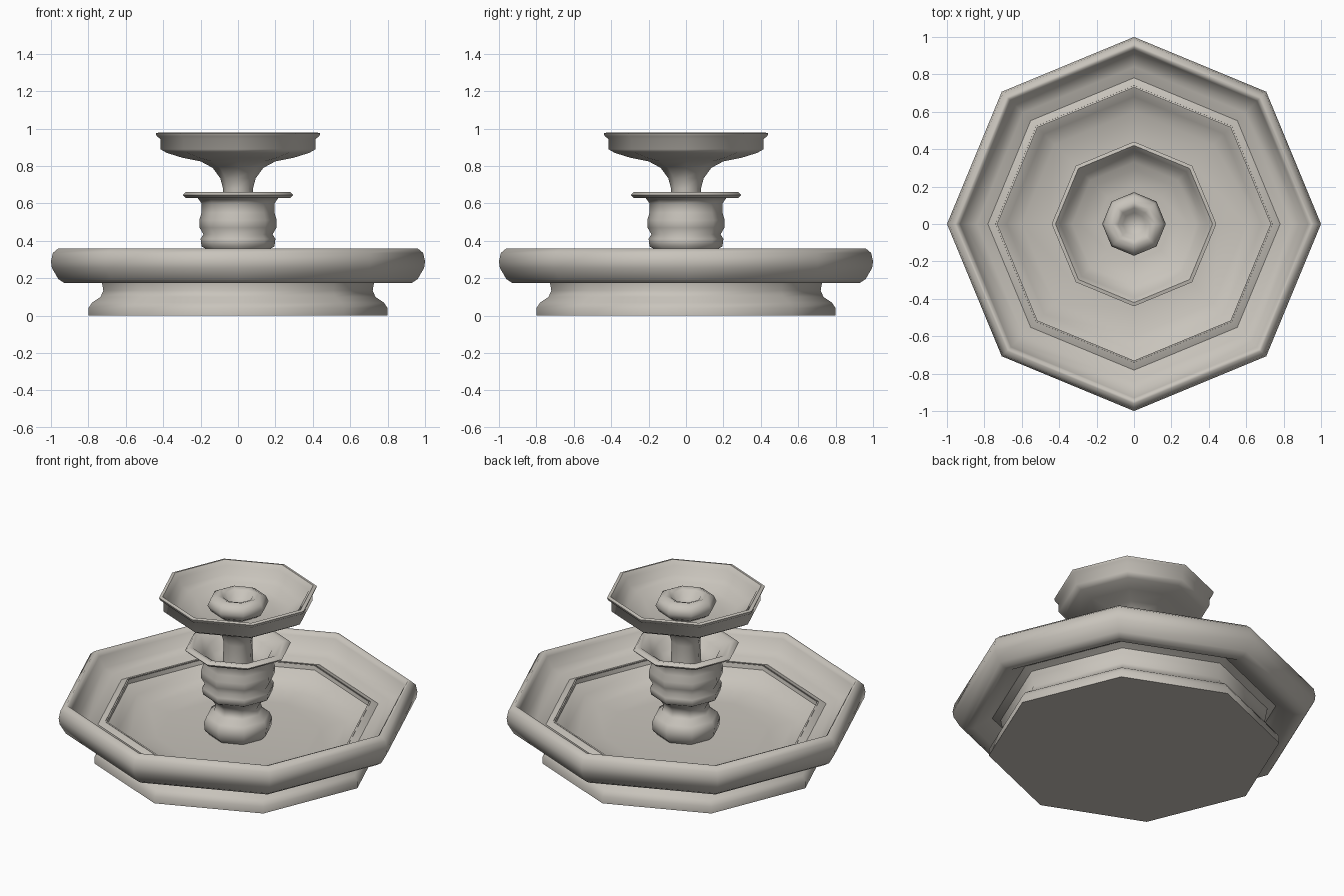
import bpy, bmesh, math

SIDES = 8

stone = bpy.data.materials.new("warm_grey_stone")
stone.diffuse_color = (0.58, 0.55, 0.50, 1)


def lathe(name, profile, angle=60):
    """Spin an (r, z) profile, listed from the outside bottom upward, into an octagonal part."""
    bm = bmesh.new()
    rings = []
    for r, z in profile:
        if r == 0:
            rings.append([bm.verts.new((0, 0, z))] * SIDES)
        else:
            rings.append([bm.verts.new((r * math.cos(math.tau * i / SIDES),
                                        r * math.sin(math.tau * i / SIDES), z))
                          for i in range(SIDES)])
    for a, b in zip(rings, rings[1:]):
        for i in range(SIDES):
            j = (i + 1) % SIDES
            corners = list(dict.fromkeys([a[i], a[j], b[j], b[i]]))
            bm.faces.new(corners)
    me = bpy.data.meshes.new(name)
    bm.to_mesh(me)
    bm.free()
    me.materials.append(stone)
    ob = bpy.data.objects.new(name, me)
    bpy.context.collection.objects.link(ob)
    bpy.ops.object.select_all(action='DESELECT')
    ob.select_set(True)
    bpy.context.view_layer.objects.active = ob
    bpy.ops.object.shade_smooth_by_angle(angle=math.radians(angle))
    return ob


# Plinth under the basin
lathe("plinth", [(0, 0), (0.80, 0), (0.80, 0.04), (0.78, 0.07), (0.735, 0.10),
                 (0.72, 0.135), (0.73, 0.19), (0.74, 0.25)])

# Wide lower basin with rounded rim, inner shelf and sunken floor
lathe("lower_basin", [(0.73, 0.25), (0.80, 0.23), (0.88, 0.178), (0.93, 0.175),
                      (0.96, 0.195), (0.995, 0.255), (1.00, 0.29), (0.99, 0.335),
                      (0.96, 0.36), (0.945, 0.358), (0.93, 0.335), (0.90, 0.275),
                      (0.84, 0.25), (0.74, 0.225), (0.68, 0.17), (0.60, 0.135),
                      (0.45, 0.125), (0, 0.12)])

# Turned pedestal with foot, neck, ring and bulge, ending in an open collar
lathe("pedestal", [(0.15, 0.115), (0.185, 0.15), (0.19, 0.20), (0.175, 0.235),
                   (0.135, 0.265), (0.125, 0.30), (0.15, 0.345), (0.195, 0.37),
                   (0.20, 0.41), (0.185, 0.435), (0.205, 0.47), (0.207, 0.51),
                   (0.195, 0.55), (0.195, 0.60), (0.215, 0.628), (0.28, 0.63),
                   (0.295, 0.645), (0.28, 0.66), (0.25, 0.655), (0.19, 0.61),
                   (0.165, 0.57), (0.11, 0.55), (0, 0.55)])

# Flared stem and upper bowl
lathe("upper_bowl", [(0.085, 0.55), (0.08, 0.68), (0.095, 0.735), (0.135, 0.79),
                     (0.20, 0.825), (0.30, 0.845), (0.38, 0.87), (0.415, 0.89),
                     (0.415, 0.945), (0.435, 0.96), (0.44, 0.975), (0.42, 0.98),
                     (0.395, 0.955), (0.375, 0.91), (0.33, 0.89), (0.29, 0.865),
                     (0.20, 0.85), (0, 0.845)])

# Rounded spout with a dimple in the middle of the upper bowl
lathe("spout", [(0.11, 0.845), (0.15, 0.87), (0.17, 0.905), (0.155, 0.94),
                (0.115, 0.96), (0.085, 0.95), (0.06, 0.91), (0, 0.90)])
